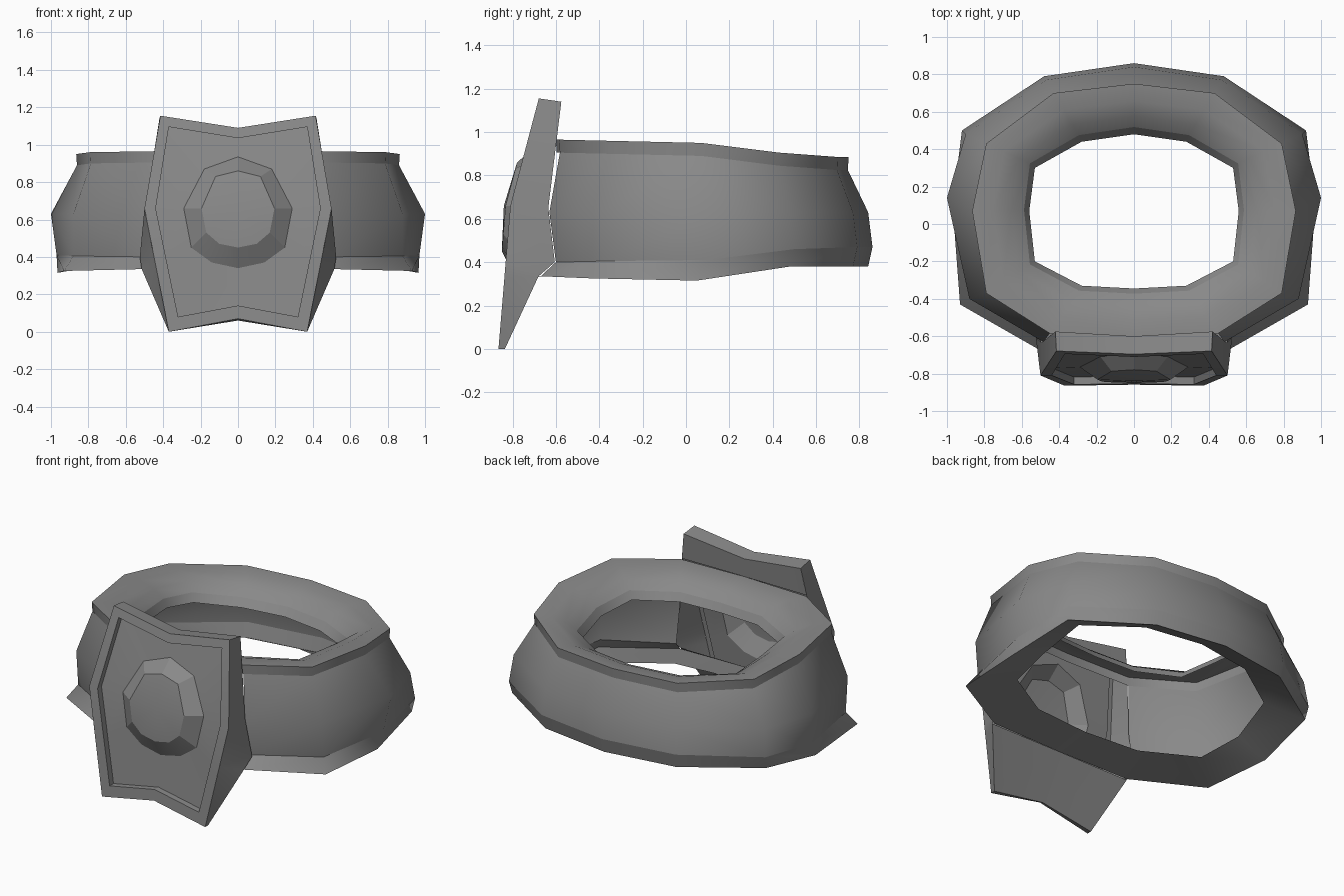
import bpy, bmesh, math

cube = bpy.data.objects.get("Cube")
if cube:
    bpy.data.objects.remove(cube)

grey = bpy.data.materials.new("plain_grey")
grey.use_nodes = True
colour = (0.25, 0.25, 0.25, 1)
grey.diffuse_color = colour
grey.node_tree.nodes["Principled BSDF"].inputs["Base Color"].default_value = colour


def loft(name, rows, angle):
    """Skin quads between rows of points on the +x half, then mirror across x."""
    mesh = bpy.data.meshes.new(name)
    bm = bmesh.new()
    grid = [[bm.verts.new(point) for point in row] for row in rows]
    for upper, lower in zip(grid, grid[1:]):
        for s in range(len(upper) - 1):
            bm.faces.new((upper[s], upper[s + 1], lower[s + 1], lower[s]))
    bmesh.ops.remove_doubles(bm, verts=bm.verts, dist=0.0005)
    bm.to_mesh(mesh)
    bm.free()
    obj = bpy.data.objects.new(name, mesh)
    bpy.context.collection.objects.link(obj)
    mesh.materials.append(grey)
    mirror = obj.modifiers.new("mirror", "MIRROR")
    mirror.use_clip = True
    bpy.ops.object.select_all(action="DESELECT")
    obj.select_set(True)
    bpy.context.view_layer.objects.active = obj
    bpy.ops.object.modifier_apply(modifier=mirror.name)
    bpy.ops.object.shade_smooth_by_angle(angle=math.radians(angle))


def raise_to(plan, heights, offset=0):
    return [(x, y, z + offset) for (x, y), z in zip(plan, heights)]


def blend(a, b, t):
    return [(p[0] + (q[0] - p[0]) * t, p[1] + (q[1] - p[1]) * t) for p, q in zip(a, b)]


# Belt: plan outlines from the middle of the back round to the middle of the front
rim = [(0, .75), (.43, .70), (.79, .43), (.865, .07), (.79, -.37), (.45, -.585), (0, -.6)]
bulge = [(0, .84), (.47, .77), (.9, .48), (1, .14), (.88, -.4), (.485, -.63)]
waist = [(0, .86), (.48, .79), (.92, .5), (.97, .1), (.88, -.38), (.49, -.6)]
flare = [(0, .84), (.47, .77), (.91, .48), (.965, .05), (.93, -.43), (.51, -.67), (0, -.68)]
hole = [(0, .48), (.28, .44), (.53, .3), (.56, .07), (.53, -.2), (.28, -.33), (0, -.345)]
floor = [(0, .62), (.38, .56), (.71, .34), (.75, .06), (.705, -.225), (.38, -.42), (0, -.45)]
lip = [(x * 1.05, y * 1.08) for x, y in hole]
top = [.885, .885, .905, .95, .96, .965, .965]
trim = [.47, .47, .46, .41, .405, .4]
base = [.38, .38, .38, .315, .325, .335, .335]
floor_z = [.49, .49, .48, .39, .36, .37, .37]

# Rolled top edge with a narrow inner band
lip_edge = raise_to(lip, top, -.085)
loft("belt_inner_band", [raise_to(hole, top, -.135), lip_edge], 60)
loft("belt_lip", [
    lip_edge,
    raise_to(blend(rim, lip, .75), top, -.04),
    raise_to(blend(rim, lip, .4), top, -.005),
    raise_to(rim, top),
], 60)
under_rim = raise_to(blend(rim, lip, .015), top, -.06)
loft("belt_rim", [raise_to(rim, top), under_rim], 60)

# Outer wall and trim stop at the sides of the buckle
sides = len(bulge)
loft("belt_wall", [
    under_rim[:sides],
    raise_to(bulge, [.63] * sides),
    raise_to(waist, trim),
], 60)
loft("belt_trim", [raise_to(waist, trim), raise_to(flare, base)[:sides]], 60)
loft("belt_underside", [raise_to(flare, base), raise_to(floor, floor_z)], 30)


# Buckle: bent front plate with a recessed panel and a raised boss
def plate_y(z):
    if z > .66:
        return -.81 + (z - .66) * .265
    return -.81 - (.66 - z) * .083


def on_plate(outline, offset):
    return [(x, plate_y(z) + offset, z) for x, z in outline]


border = [(0, 1.09), (.415, 1.155), (.5, .66), (.435, .33), (.37, 0), (0, .07)]
panel = [(0, 1.035), (.37, 1.095), (.44, .66), (.38, .37), (.32, .08), (0, .14)]
boss = [(0, .935), (.18, .87), (.29, .66), (.25, .45), (.14, .37), (0, .34)]
face = [(0, .86), (.12, .83), (.195, .66), (.17, .53), (.1, .47), (0, .45)]
loft("buckle_front", [
    on_plate([(0, .66)] * len(face), -.03),
    on_plate(face, -.022),
    on_plate(boss, .045),
    on_plate(panel, .04),
    on_plate(panel, 0),
    on_plate(border, 0),
], 20)

# Buckle edge, running back to the belt
back = [(0, -.6, 1.08), (.42, -.575, 1.14), (.495, -.635, .65), (.525, -.605, .4),
        (.515, -.68, .335), (.37, -.835, 0), (0, -.835, .06)]
edge = border[:3] + [(.449, .4)] + border[3:]
loft("buckle_edge", [on_plate(edge, 0), back], 30)

# Rear faces of the buckle above and below the belt
loft("buckle_back_upper", [back[:2], [(0, -.6, .965), (.448, -.597, .965)]], 25)
loft("buckle_back_lower", [[(0, -.68, .335), back[4]], [back[6], back[5]]], 25)
